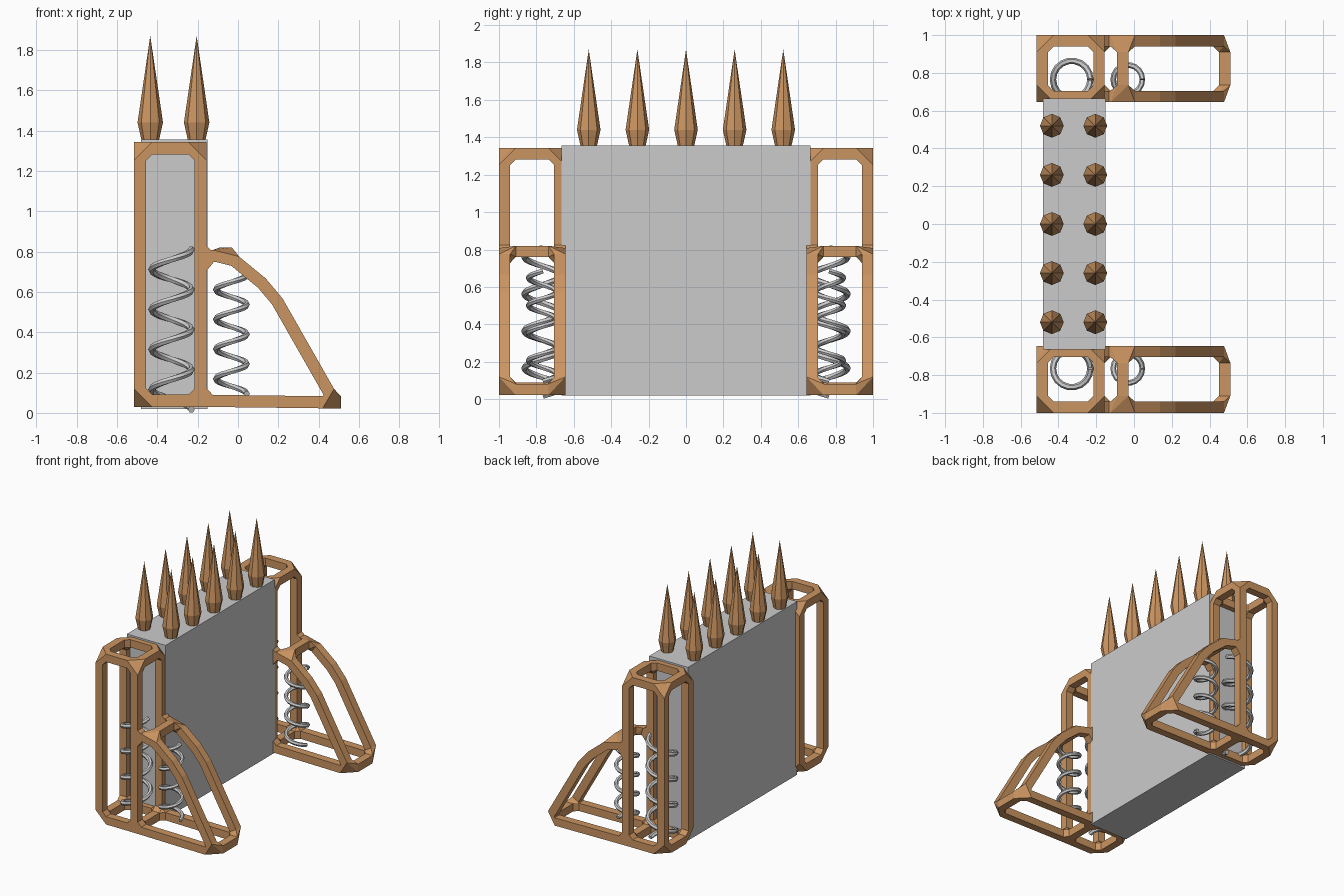
import bpy, bmesh, math
from mathutils import Vector

if "Cube" in bpy.data.objects:
    bpy.data.objects.remove(bpy.data.objects["Cube"])

wood = bpy.data.materials.new("warm_wood")
wood.diffuse_color = (0.60, 0.30, 0.12, 1)
wood.use_nodes = True
wood.node_tree.nodes["Principled BSDF"].inputs["Base Color"].default_value = wood.diffuse_color


def finish(bm, name, mat=None, mirror=False):
    bmesh.ops.recalc_face_normals(bm, faces=bm.faces)
    me = bpy.data.meshes.new(name)
    bm.to_mesh(me)
    bm.free()
    ob = bpy.data.objects.new(name, me)
    bpy.context.collection.objects.link(ob)
    if mat:
        me.materials.append(mat)
    if mirror:
        m = ob.modifiers.new("mirror_y", 'MIRROR')
        m.use_axis = (False, True, False)
        m.use_mirror_merge = False
    return ob


# Wall slab
bm = bmesh.new()
bmesh.ops.create_cube(bm, size=1)
for v in bm.verts:
    v.co = (-0.317 + v.co.x * 0.33, v.co.y * 1.33, 0.6875 + v.co.z * 1.335)
finish(bm, "wall_slab")


# Spikes: two rows of five, eight-sided
def spike(x, y):
    bm = bmesh.new()
    rings = []
    for r, z in ((0.043, 1.35), (0.063, 1.44)):
        rings.append([bm.verts.new((x + r * math.cos(a * math.pi / 4),
                                    y + r * math.sin(a * math.pi / 4), z)) for a in range(8)])
    tip = bm.verts.new((x, y, 1.87))
    bm.faces.new(rings[0][::-1])
    for i in range(8):
        j = (i + 1) % 8
        bm.faces.new((rings[0][i], rings[0][j], rings[1][j], rings[1][i]))
        bm.faces.new((rings[1][i], rings[1][j], tip))
    finish(bm, f"spike_{'left' if x < -0.3 else 'right'}", wood)


for x in (-0.435, -0.205):
    for i in range(-2, 3):
        spike(x, i * 0.26)


# Side cage: square struts joined by hulled corner blocks
H, GAP = 0.03, 0.06
profile = {"a": (-0.485, 0.06), "b": (-0.185, 0.06), "c": (0.48, 0.052),
           "d": (-0.485, 1.312), "e": (-0.185, 1.312),
           "f": (-0.185, 0.765), "g": (-0.06, 0.79), "h": (0.165, 0.605)}
nodes = {(k, s): Vector((x, y, z)) for k, (x, z) in profile.items()
         for s, y in ((0, 0.97), (1, 0.675))}
links = [((p, s), (q, s)) for p, q in ("ab", "bc", "ad", "de", "bf", "fe", "fg", "gh", "hc")
         for s in (0, 1)]
links += [((k, 0), (k, 1)) for k in "abcdeg"]

bm = bmesh.new()
ends = {k: [] for k in nodes}
for p, q in links:
    d = (nodes[q] - nodes[p]).normalized()
    u = Vector((1, 0, 0)) if abs(d.y) > 0.5 else Vector((0, 1, 0))
    w = d.cross(u)
    quads = []
    for k, sign in ((p, 1), (q, -1)):
        c = nodes[k] + d * GAP * sign
        co = [c + (u * a + w * b) * H for a, b in ((1, 1), (-1, 1), (-1, -1), (1, -1))]
        ends[k] += co
        quads.append([bm.verts.new(v) for v in co])
    for i in range(4):
        j = (i + 1) % 4
        bm.faces.new((quads[0][i], quads[0][j], quads[1][j], quads[1][i]))
for pts in ends.values():
    vs = [bm.verts.new(c) for c in pts]
    res = bmesh.ops.convex_hull(bm, input=vs)
    junk = {g for g in res["geom_interior"] + res["geom_unused"] if isinstance(g, bmesh.types.BMVert)}
    bmesh.ops.delete(bm, geom=list(junk), context='VERTS')
finish(bm, "side_cage", wood, mirror=True)


# Coil springs inside each cage
def spring(name, x, y, radius, wire, z0, z1, turns=4, steps=18, sides=6):
    bm = bmesh.new()
    n = turns * steps
    slope = (z1 - z0) / (turns * 2 * math.pi)
    rings = []
    for i in range(n + 1):
        a = 2 * math.pi * i / steps
        out = Vector((math.cos(a), -math.sin(a), 0))
        tan = Vector((-math.sin(a) * radius, -math.cos(a) * radius, slope)).normalized()
        up = out.cross(tan)
        c = Vector((x, y, z0 + slope * a)) + out * radius
        rings.append([bm.verts.new(c + (out * math.cos(t) + up * math.sin(t)) * wire)
                      for t in (2 * math.pi * k / sides for k in range(sides))])
    for r, s in zip(rings, rings[1:]):
        for k in range(sides):
            m = (k + 1) % sides
            bm.faces.new((r[k], r[m], s[m], s[k]))
    bm.faces.new(rings[0])
    bm.faces.new(rings[-1])
    ob = finish(bm, name, mirror=True)
    ob.data.shade_smooth()
    ob.data.set_sharp_from_angle(angle=math.radians(35))


spring("tall_spring", -0.33, 0.765, 0.099, 0.017, 0.017, 0.81)
spring("short_spring", -0.033, 0.765, 0.077, 0.015, 0.095, 0.685)
